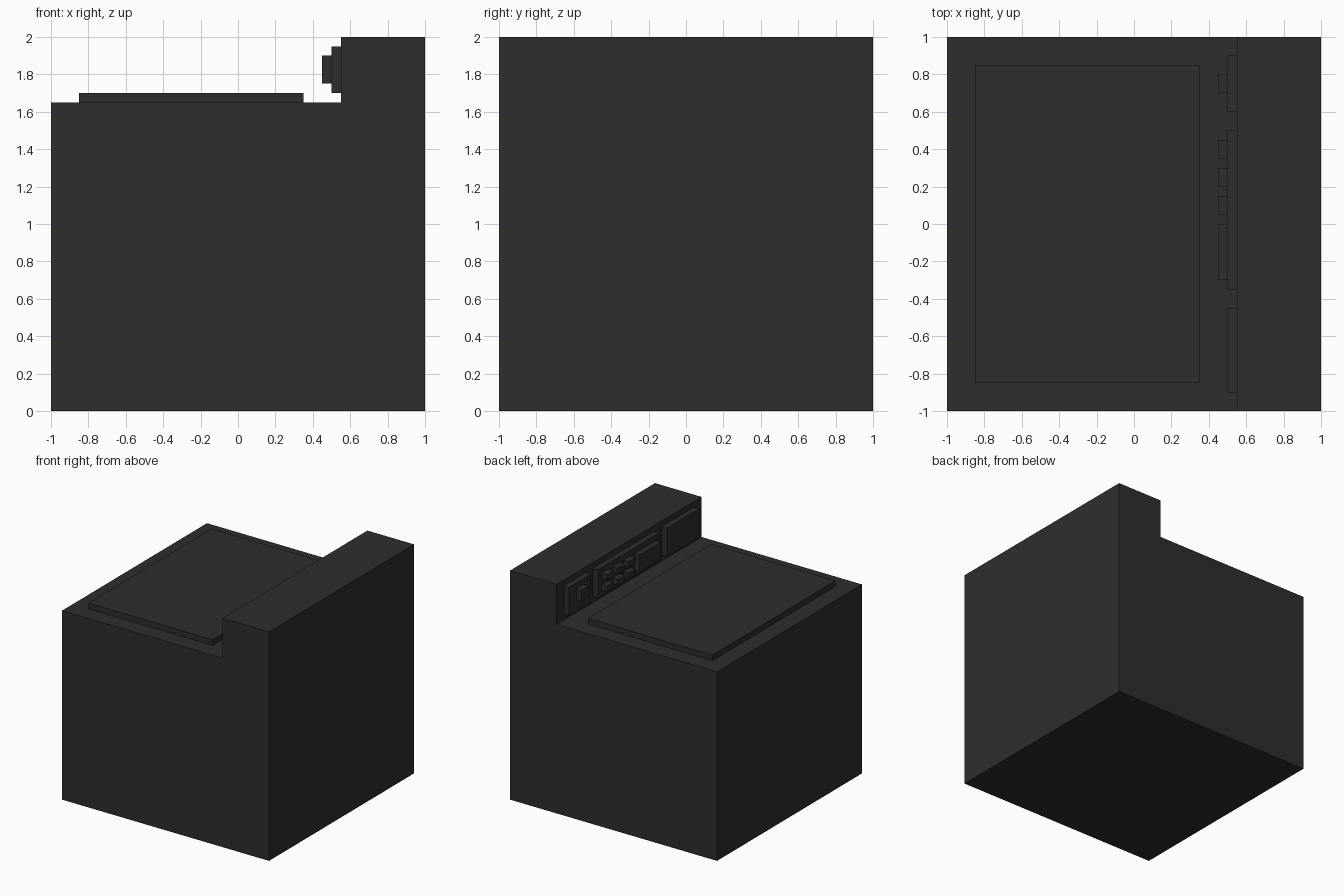
import bpy

if "Cube" in bpy.data.objects:
    bpy.data.objects.remove(bpy.data.objects["Cube"])

# Single dark grey finish
mat = bpy.data.materials.new("dark grey")
mat.diffuse_color = (0.027, 0.027, 0.027, 1)
mat.use_nodes = True
mat.node_tree.nodes["Principled BSDF"].inputs["Base Color"].default_value = mat.diffuse_color


def make(name, verts, faces):
    mesh = bpy.data.meshes.new(name)
    mesh.from_pydata(verts, [], faces)
    mesh.materials.append(mat)
    obj = bpy.data.objects.new(name, mesh)
    bpy.context.collection.objects.link(obj)
    return obj


def extrude_y(name, profile, y0, y1):
    """Extrude a counter-clockwise (x, z) profile between y0 and y1."""
    n = len(profile)
    verts = [(x, y, z) for y in (y0, y1) for x, z in profile]
    faces = [tuple(range(n)), tuple(reversed(range(n, 2 * n)))]
    for i in range(n):
        j = (i + 1) % n
        faces.append((j, i, i + n, j + n))
    return make(name, verts, faces)


def box(name, x, y, z):
    profile = [(x[0], z[0]), (x[1], z[0]), (x[1], z[1]), (x[0], z[1])]
    return extrude_y(name, profile, *y)


# Cabinet with raised control console
extrude_y("cabinet", [(-1, 0), (1, 0), (1, 2), (0.55, 2), (0.55, 1.65), (-1, 1.65)], -1, 1)

# Top lid
box("lid", (-0.85, 0.35), (-0.85, 0.85), (1.65, 1.70))

# Three plates on the console face
for name, y in (("dial_panel", (0.6, 0.9)),
                ("button_panel", (-0.35, 0.5)),
                ("drawer_panel", (-0.9, -0.45))):
    box(name, (0.5, 0.55), y, (1.70, 1.95))

# Power switch and display
box("power_switch", (0.45, 0.5), (0.7, 0.8), (1.80, 1.90))
box("display", (0.45, 0.5), (-0.3, 0.0), (1.75, 1.90))

# Two rows of three buttons
for row, z in enumerate((1.75, 1.85)):
    for col, y in enumerate((0.05, 0.20, 0.35)):
        box(f"button_{row}_{col}", (0.45, 0.5), (y, y + 0.1), (z, z + 0.05))
